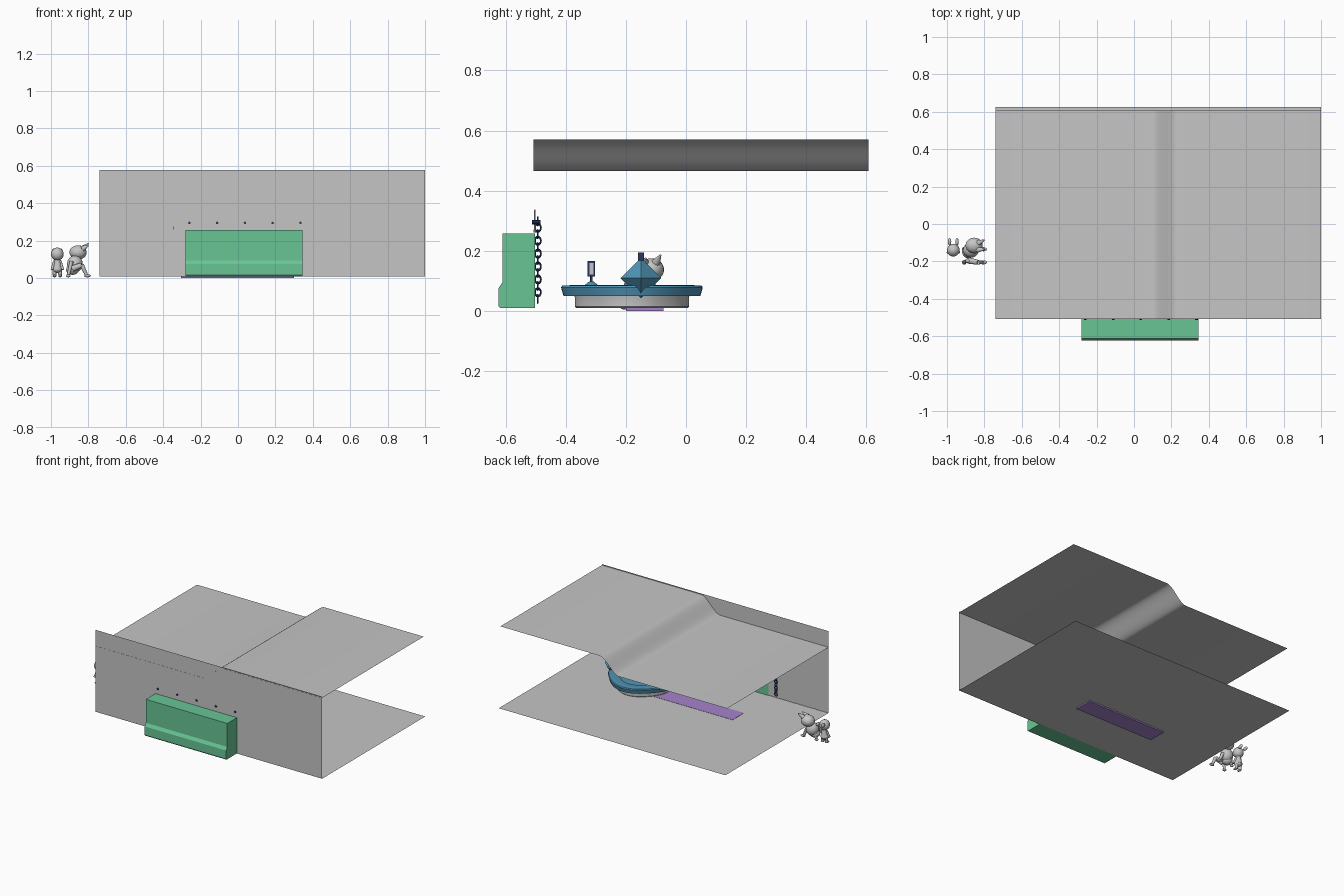
import bpy, bmesh, math
from mathutils import Vector

if "Cube" in bpy.data.objects:
    bpy.data.objects.remove(bpy.data.objects["Cube"])


def material(name, r, g, b):
    m = bpy.data.materials.new(name)
    m.diffuse_color = (r, g, b, 1)
    m.use_nodes = True
    m.node_tree.nodes["Principled BSDF"].inputs["Base Color"].default_value = m.diffuse_color
    return m


GREY = material("light grey", 0.56, 0.56, 0.56)
GREEN = material("green", 0.14, 0.56, 0.30)
BLUE = material("blue", 0.08, 0.30, 0.47)
NAVY = material("navy", 0.02, 0.04, 0.13)
PURPLE = material("purple", 0.38, 0.23, 0.60)


def make(name, verts, faces, mat, smooth=False):
    me = bpy.data.meshes.new(name)
    me.from_pydata(verts, [], faces)
    ob = bpy.data.objects.new(name, me)
    bpy.context.collection.objects.link(ob)
    me.materials.append(mat)
    for p in me.polygons:
        p.use_smooth = smooth
    return ob


def finish(name, mat, smooth=True):
    ob = bpy.context.object
    ob.name = name
    ob.data.materials.append(mat)
    if smooth:
        bpy.ops.object.shade_smooth_by_angle(angle=math.radians(40))
    return ob


def box(name, x0, x1, y0, y1, z0, z1, mat):
    bpy.ops.mesh.primitive_cube_add(size=1, location=((x0 + x1) / 2, (y0 + y1) / 2, (z0 + z1) / 2))
    bpy.context.object.scale = (x1 - x0, y1 - y0, z1 - z0)
    return finish(name, mat, False)


def ball(name, loc, scale, mat=GREY):
    bpy.ops.mesh.primitive_uv_sphere_add(segments=20, ring_count=12, radius=1, location=loc)
    bpy.context.object.scale = scale
    return finish(name, mat)


def limb(name, a, b, r1, r2, mat=GREY, sides=12):
    a, b = Vector(a), Vector(b)
    d = b - a
    bpy.ops.mesh.primitive_cone_add(vertices=sides, radius1=r1, radius2=r2, depth=d.length, location=(a + b) / 2)
    bpy.context.object.rotation_euler = d.to_track_quat('Z', 'Y').to_euler()
    return finish(name, mat)


def lathe(name, profile, centre, mat, lobe=0.0, n=64):
    verts, faces = [], []
    for r, z in profile:
        for i in range(n):
            a = 2 * math.pi * i / n
            q = r * (1 - lobe * (1 - math.cos(4 * a)))
            verts.append((centre[0] + q * math.cos(a), centre[1] + q * math.sin(a), z))
    for j in range(len(profile) - 1):
        for i in range(n):
            k = (i + 1) % n
            faces.append((j * n + i, j * n + k, (j + 1) * n + k, (j + 1) * n + i))
    ob = make(name, verts, faces, mat)
    bpy.context.view_layer.objects.active = ob
    bpy.ops.object.select_all(action='DESELECT')
    ob.select_set(True)
    bpy.ops.object.shade_smooth_by_angle(angle=math.radians(40))
    return ob


X0, X1 = -0.74, 1.0

# floor and front wall, single sheets
make("floor", [(X0, -0.505, 0.009), (X1, -0.505, 0.009), (X1, 0.625, 0.009), (X0, 0.625, 0.009)],
     [(0, 1, 2, 3)], GREY)
make("front_wall", [(X0, -0.506, 0.009), (X1, -0.506, 0.009), (X1, -0.506, 0.577), (X0, -0.506, 0.577)],
     [(0, 1, 2, 3)], GREY)

# stepped canopy sheet with a soft S-shaped rise
path = [(X0, 0.465)]
for i in range(17):
    t = i / 16
    path.append((0.09 + 0.15 * t, 0.465 + 0.105 * t * t * (3 - 2 * t)))
path.append((X1, 0.57))
verts = [(x, y, z) for x, z in path for y in (-0.507, 0.607)]
make("canopy", verts, [(2 * i, 2 * i + 2, 2 * i + 3, 2 * i + 1) for i in range(len(path) - 1)], GREY, True)

# purple floor strip
box("floor_strip", -0.305, 0.30, -0.20, -0.075, 0.0, 0.0105, PURPLE)

# green planter box with a thicker foot
prof = [(-0.502, 0.009), (-0.618, 0.009), (-0.624, 0.016), (-0.624, 0.075), (-0.611, 0.095),
        (-0.611, 0.258), (-0.502, 0.258)]
n = len(prof)
verts = [(x, y, z) for x in (-0.28, 0.345) for y, z in prof]
faces = [(i, (i + 1) % n, n + (i + 1) % n, n + i) for i in range(n)]
faces += [tuple(range(n))[::-1], tuple(range(n, 2 * n))]
planter = make("green_box", verts, faces, GREEN)
bm = bmesh.new()
bm.from_mesh(planter.data)
bmesh.ops.recalc_face_normals(bm, faces=bm.faces)
bm.to_mesh(planter.data)
bm.free()

# wall hooks
for i in range(5):
    x = -0.26 + 0.1485 * i
    limb("hook", (x, -0.512, 0.295), (x, -0.485, 0.295), 0.007, 0.007, NAVY, 8)

# hanging chain of alternating links with a grey pin on top
for i in range(13):
    bpy.ops.mesh.primitive_torus_add(major_segments=16, minor_segments=6, major_radius=0.010, minor_radius=0.003,
                                     location=(-0.345, -0.493, 0.04 + 0.0215 * i),
                                     rotation=(math.pi / 2, 0, math.pi / 2 * (i % 2)))
    bpy.context.object.scale = (1, 1.3, 1)
    finish("chain_link", NAVY)
limb("chain_pin", (-0.345, -0.503, 0.26), (-0.345, -0.503, 0.338), 0.004, 0.002, GREY, 8)

# fountain basin: lobed grey bowl and flared blue rim
C = (0.45, -0.18)
lathe("basin_body", [(0, 0.009), (0.185, 0.009), (0.190, 0.014), (0.190, 0.045), (0.197, 0.068)], C, GREY, 0.03)
lathe("basin_rim", [(0.190, 0.062), (0.205, 0.060), (0.218, 0.050), (0.228, 0.050), (0.236, 0.078), (0.232, 0.084),
                    (0.19, 0.086), (0.165, 0.082), (0.16, 0.065), (0, 0.065)], C, BLUE, 0.03)

# small lamp standing on the rim
lathe("lamp_foot", [(0, 0.098), (0.008, 0.097), (0.022, 0.086)], (0.45, -0.315), BLUE, 0, 16)
limb("lamp_stem", (0.45, -0.315, 0.09), (0.45, -0.315, 0.125), 0.004, 0.004, NAVY)
box("lamp_frame", 0.438, 0.462, -0.327, -0.303, 0.115, 0.166, NAVY)
box("lamp_panel", 0.436, 0.464, -0.322, -0.308, 0.121, 0.160, GREY)

# blue octahedral lantern with navy cap
L = (0.66, -0.15)
for z1 in (0.176, 0.042):
    bpy.ops.mesh.primitive_cone_add(vertices=4, radius1=0.068, radius2=0, depth=0.067, end_fill_type='NOTHING',
                                    location=(L[0], L[1], (0.109 + z1) / 2))
    if z1 < 0.1:
        bpy.context.object.rotation_euler = (math.pi, 0, 0)
    finish("lantern_half", BLUE, False)
box("lantern_cap", L[0] - 0.01, L[0] + 0.01, L[1] - 0.01, L[1] + 0.01, 0.168, 0.194, NAVY)

# small standing figure
sx, sy = -0.966, -0.14
ball("small_head", (sx, sy, 0.128), (0.034, 0.034, 0.035))
limb("small_body", (sx, sy, 0.045), (sx, sy, 0.10), 0.026, 0.015)
ball("small_hips", (sx, sy, 0.05), (0.027, 0.024, 0.022))
for s in (-1, 1):
    limb("small_arm", (sx + s * 0.015, sy, 0.09), (sx + s * 0.029, sy - 0.012, 0.045), 0.008, 0.007)
    limb("small_leg", (sx + s * 0.014, sy, 0.05), (sx + s * 0.015, sy, 0.008), 0.012, 0.009)
    ball("small_foot", (sx + s * 0.015, sy - 0.008, 0.011), (0.010, 0.017, 0.007))
    ball("small_ear", (sx + s * 0.02, sy + 0.045, 0.145), (0.009, 0.02, 0.012))

# larger crouching figure with pointed ears
ball("big_head", (-0.855, -0.115, 0.137), (0.046, 0.042, 0.038))
ball("big_body", (-0.872, -0.14, 0.075), (0.042, 0.040, 0.045))
ball("big_hips", (-0.885, -0.15, 0.045), (0.034, 0.034, 0.028))
for dy, tip in ((0.012, (-0.80, -0.085, 0.185)), (-0.022, (-0.798, -0.135, 0.175))):
    limb("big_ear", (-0.835, -0.115 + dy, 0.155), tip, 0.017, 0.003)
for y in (-0.195, -0.125):
    limb("big_thigh", (-0.885, y, 0.05), (-0.835, y - 0.01, 0.07), 0.017, 0.013)
    limb("big_shin", (-0.835, y - 0.01, 0.07), (-0.808, y - 0.01, 0.012), 0.012, 0.008)
    ball("big_foot", (-0.805, y - 0.01, 0.012), (0.018, 0.011, 0.008))
    limb("big_arm", (-0.89, y, 0.09), (-0.908, y - 0.01, 0.012), 0.011, 0.008)
    ball("big_hand", (-0.908, y - 0.01, 0.012), (0.012, 0.012, 0.008))
